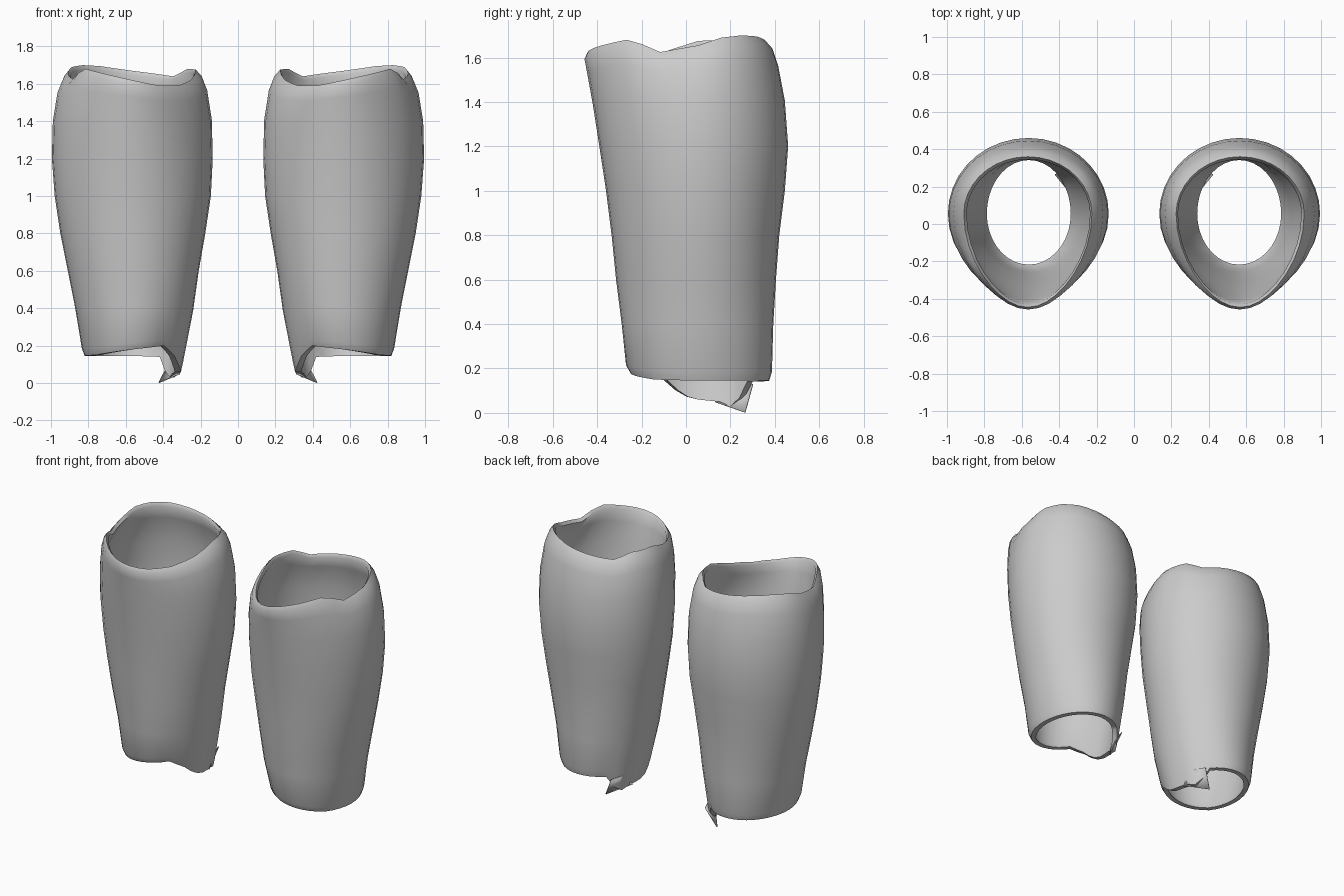
import bpy, bmesh, math

cube = bpy.data.objects.get("Cube")
if cube:
    bpy.data.objects.remove(cube, do_unlink=True)

grey = bpy.data.materials.new("plain_grey")
grey.use_nodes = True
COLOR = (0.6, 0.6, 0.6, 1)
grey.diffuse_color = COLOR
grey.node_tree.nodes["Principled BSDF"].inputs["Base Color"].default_value = COLOR

SEGMENTS = 36

# Edge heights around the tube: (degrees from the outer side, height)
TOP_EDGE = [(-180, 1.675), (-160, 1.62), (-140, 1.59), (-118, 1.59), (-90, 1.62),
            (-60, 1.655), (-40, 1.68), (-32, 1.67), (-23, 1.62), (0, 1.655), (20, 1.69),
            (40, 1.7), (60, 1.695), (90, 1.67), (130, 1.64), (150, 1.68), (180, 1.675)]
BOTTOM_EDGE = [(-180, .06), (-165, .08), (-152, .14), (-130, .2), (-90, .18), (-40, .15),
               (0, .145), (90, .145), (132, .14), (145, .02), (160, .05), (180, .06)]

# Outer rings: height, inner x, outer x, front y, back y, front pinch
OUTER = [(.15, .305, .82, -.25, .375, 0), (.19, .293, .835, -.27, .387, 0),
         (.4, .24, .87, -.29, .393, 0), (.6, .21, .91, -.315, .405, 0),
         (.8, .175, .95, -.335, .42, .03), (1.0, .145, .98, -.36, .445, .06),
         (1.2, .135, .995, -.39, .46, .1), (1.4, .14, .99, -.42, .445, .13),
         (1.55, .165, .965, -.445, .415, .15), (1.62, .195, .935, -.457, .39, .15),
         (1.65, .225, .91, -.445, .36, .15)]
RIM = (1.63, .235, .895, -.43, .345, .15)


def sample(table, angle):
    for (a, za), (b, zb) in zip(table, table[1:]):
        if a <= angle <= b:
            return za + (zb - za) * (angle - a) / (b - a)
    return table[-1][1]


def inset(ring, d=.033):
    z, x0, x1, y0, y1, pinch = ring
    return (z, x0 + d, x1 - d, y0 + d, y1 - d, pinch)


def ring_points(ring):
    z, x0, x1, y0, y1, pinch = ring
    cx, rx, cy = (x0 + x1) / 2, (x1 - x0) / 2, .055
    low = max(0, min(1, 1 - (z - .15) / .35)) ** 1.5
    high = max(0, min(1, (z - 1.1) / .55)) ** 2
    for i in range(SEGMENTS):
        angle = -180 + 360 * i / SEGMENTS
        c, s = math.cos(math.radians(angle)), math.sin(math.radians(angle))
        x = cx + rx * c * (1 - pinch * s * s if s < 0 else 1)
        y = cy + s * (y1 - cy if s > 0 else cy - y0)
        yield (x, y, z + low * (sample(BOTTOM_EDGE, angle) - .15)
               + high * (sample(TOP_EDGE, angle) - 1.65))


def finish(bm, name, side):
    if side < 0:
        for v in bm.verts:
            v.co.x *= -1
    bmesh.ops.recalc_face_normals(bm, faces=bm.faces)
    mesh = bpy.data.meshes.new(name)
    bm.to_mesh(mesh)
    bm.free()
    mesh.materials.append(grey)
    obj = bpy.data.objects.new(name, mesh)
    bpy.context.collection.objects.link(obj)
    bpy.ops.object.select_all(action='DESELECT')
    obj.select_set(True)
    bpy.context.view_layer.objects.active = obj
    bpy.ops.object.shade_smooth_by_angle(angle=math.radians(60))
    return obj


def build_guard(name, side):
    # Double-walled tube with a rolled upper rim
    lining = [inset(r) for r in reversed(OUTER[:-2])]
    rings = OUTER + [RIM] + lining
    bm = bmesh.new()
    loops = [[bm.verts.new(p) for p in ring_points(r)] for r in rings]
    for a, b in zip(loops, loops[1:] + loops[:1]):
        for i in range(SEGMENTS):
            j = (i + 1) % SEGMENTS
            bm.faces.new((a[i], a[j], b[j], b[i]))
    finish(bm, name + "_shin_guard", side)

    # Small flap folded inward at the ankle
    bm = bmesh.new()
    corners = [(.315, .13, .05), (.425, .265, .003), (.36, .3, .13), (.32, .2, .14)]
    bm.faces.new([bm.verts.new(p) for p in corners])
    flap = finish(bm, name + "_ankle_flap", side)
    flap.modifiers.new("thickness", 'SOLIDIFY').thickness = .006


for label, direction in (("left", 1), ("right", -1)):
    build_guard(label, direction)
